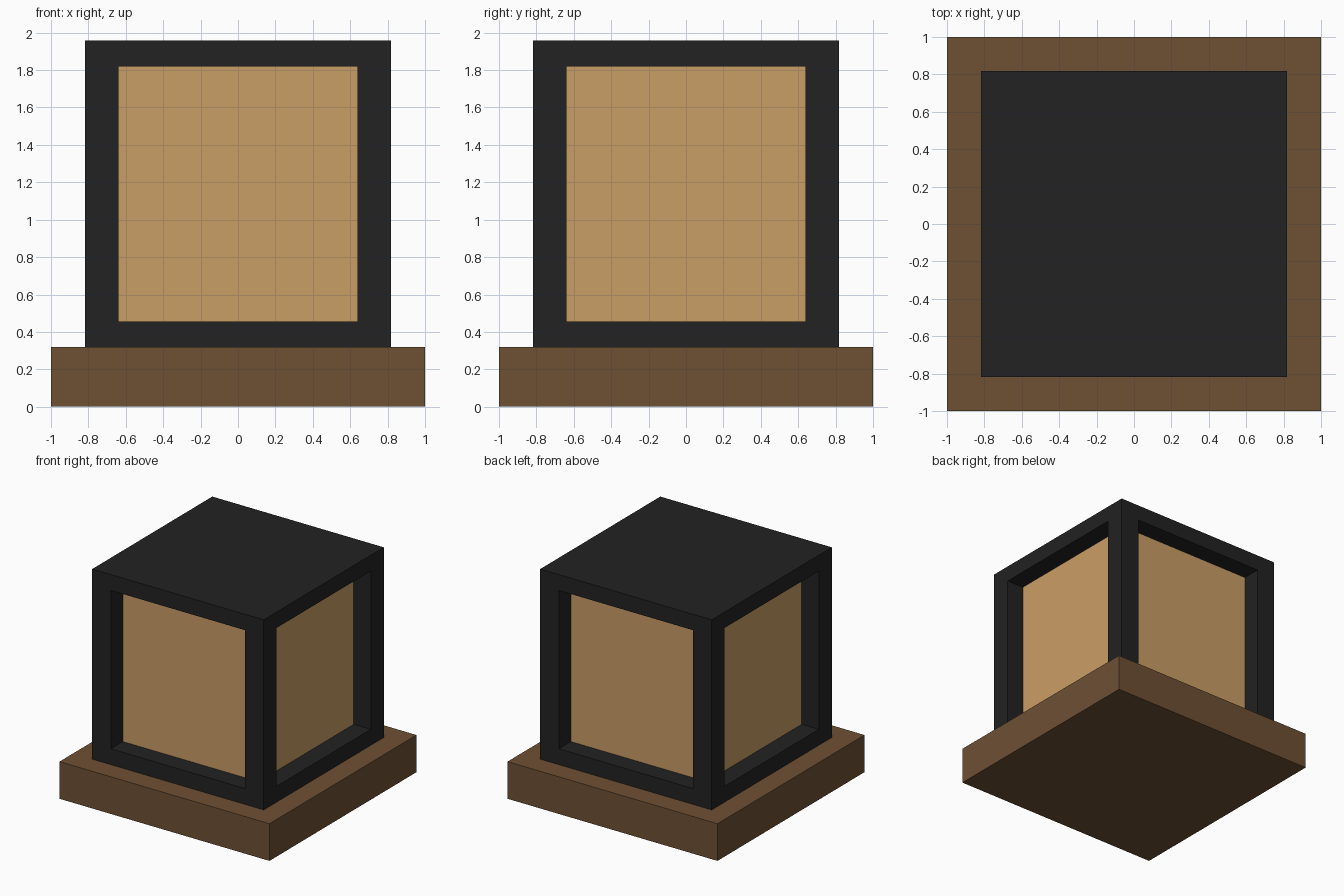
import bpy, bmesh
from mathutils import Vector

if "Cube" in bpy.data.objects:
    bpy.data.objects.remove(bpy.data.objects["Cube"])


def material(name, rgb):
    m = bpy.data.materials.new(name)
    m.diffuse_color = (*rgb, 1)
    m.use_nodes = True
    m.node_tree.nodes["Principled BSDF"].inputs["Base Color"].default_value = m.diffuse_color
    return m


wood = material("brown_wood", (0.156, 0.080, 0.034))
black = material("black_frame", (0.016, 0.016, 0.016))
amber = material("amber_pane", (0.591, 0.342, 0.133))


def box(name, half, z0, z1, mats, edit=None):
    bm = bmesh.new()
    bmesh.ops.create_cube(bm, size=1)
    for v in bm.verts:
        v.co = (v.co.x * 2 * half, v.co.y * 2 * half, z0 + (v.co.z + 0.5) * (z1 - z0))
    if edit:
        edit(bm)
    bm.normal_update()
    me = bpy.data.meshes.new(name)
    bm.to_mesh(me)
    bm.free()
    for m in mats:
        me.materials.append(m)
    ob = bpy.data.objects.new(name, me)
    bpy.context.collection.objects.link(ob)
    return ob


HALF, Z0, Z1 = 0.817, 0.32, 1.957      # lantern housing
POST, RAIL, DEPTH = 0.177, 0.137, 0.163  # border widths and pane recess


def recess_panes(bm):
    """Cut a rectangular window into each side and sink its pane."""
    bm.normal_update()
    mid = Vector((0, 0, (Z0 + Z1) / 2))
    for f in [f for f in bm.faces if abs(f.normal.z) < 0.5]:
        n = f.normal.copy()
        side = 1 - POST / HALF
        up = 1 - RAIL / ((Z1 - Z0) / 2)
        # border around the window
        f = bmesh.ops.extrude_discrete_faces(bm, faces=[f])["faces"][0]
        for v in f.verts:
            d = v.co - mid
            across = d - n * d.dot(n)
            across.z = 0
            v.co = mid + n * HALF + across * side + Vector((0, 0, d.z * up))
        # reveal and sunken pane
        f = bmesh.ops.extrude_discrete_faces(bm, faces=[f])["faces"][0]
        for v in f.verts:
            v.co -= n * DEPTH
        f.material_index = 1


# Wooden plinth
box("base", 1.0, 0, Z0, [wood])

# Black housing with four recessed panes
box("lantern_housing", HALF, Z0, Z1, [black, amber], recess_panes)
